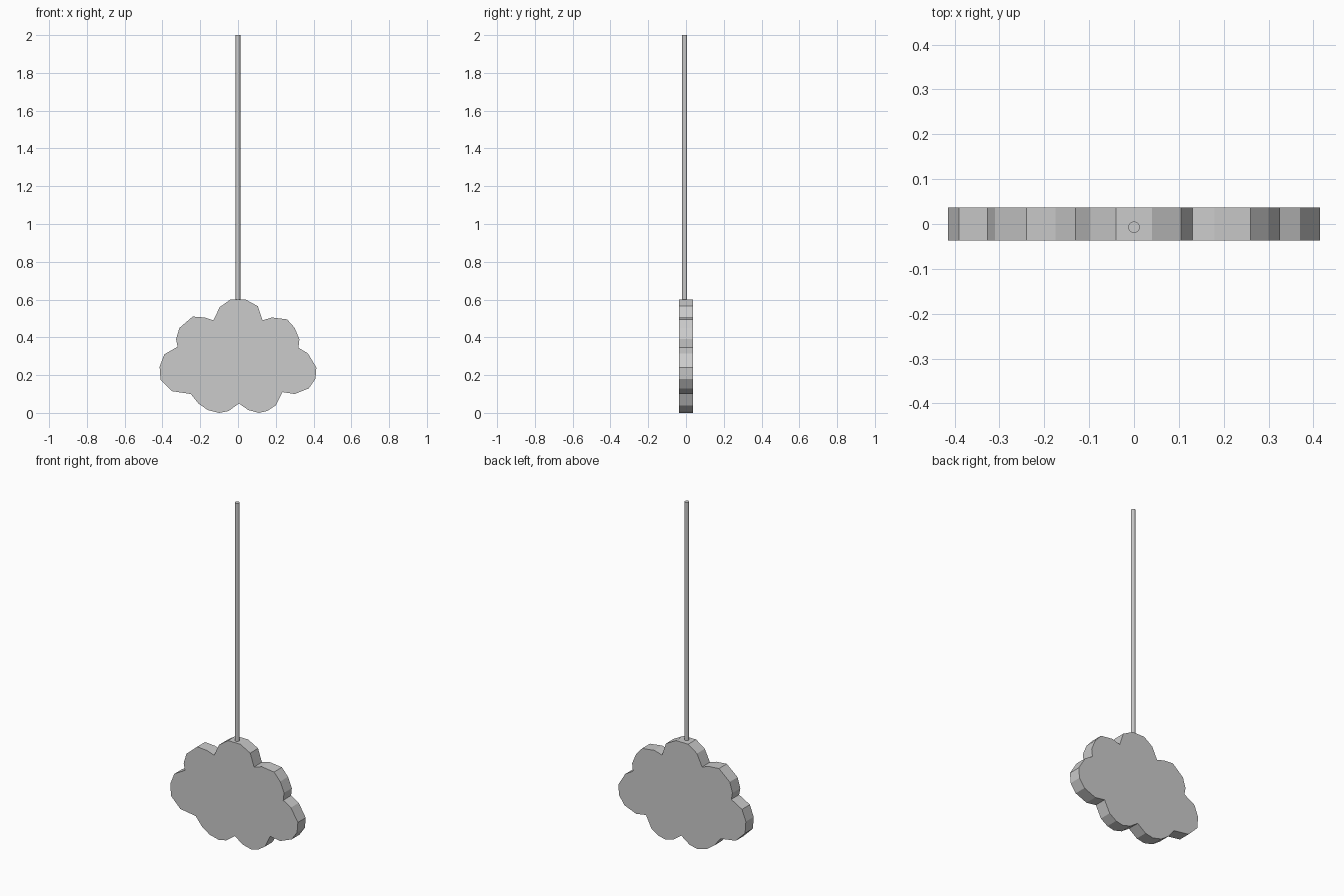
import bpy, bmesh

if "Cube" in bpy.data.objects:
    bpy.data.objects.remove(bpy.data.objects["Cube"])

# Cloud-shaped plate: outline in x, z, extruded along y
OUTLINE = [
    (-.04, .60), (.04, .60), (.105, .565), (.13, .49), (.18, .505), (.26, .495),
    (.30, .45), (.325, .39), (.32, .345), (.37, .315), (.415, .24), (.41, .18),
    (.375, .13), (.30, .10), (.235, .11), (.20, .04), (.155, .01), (.11, 0),
    (.055, .015), (.005, .05), (-.05, .01), (-.10, 0), (-.16, .015), (-.21, .05),
    (-.25, .10), (-.35, .115), (-.41, .175), (-.415, .245), (-.39, .31),
    (-.32, .35), (-.328, .39), (-.31, .45), (-.24, .51), (-.175, .505),
    (-.13, .49), (-.097, .56),
]
HALF = 0.0365

bm = bmesh.new()
face = bm.faces.new([bm.verts.new((x, -HALF, z)) for x, z in OUTLINE])
new = bmesh.ops.extrude_face_region(bm, geom=[face])["geom"]
for v in new:
    if isinstance(v, bmesh.types.BMVert):
        v.co.y = HALF
# close the front if the extrusion consumed it
if not any(all(v.co.y < 0 for v in f.verts) for f in bm.faces):
    bm.faces.new([v for v in face.verts])
bmesh.ops.recalc_face_normals(bm, faces=bm.faces)
mesh = bpy.data.meshes.new("cloud_plate")
bm.to_mesh(mesh)
bm.free()
bpy.context.collection.objects.link(bpy.data.objects.new("cloud_plate", mesh))

# Hanging rod
bottom, top = 0.595, 2.0
bpy.ops.mesh.primitive_cylinder_add(vertices=12, radius=0.013, depth=top - bottom,
                                    location=(0, -0.007, (top + bottom) / 2))
bpy.context.object.name = "hanging_rod"
